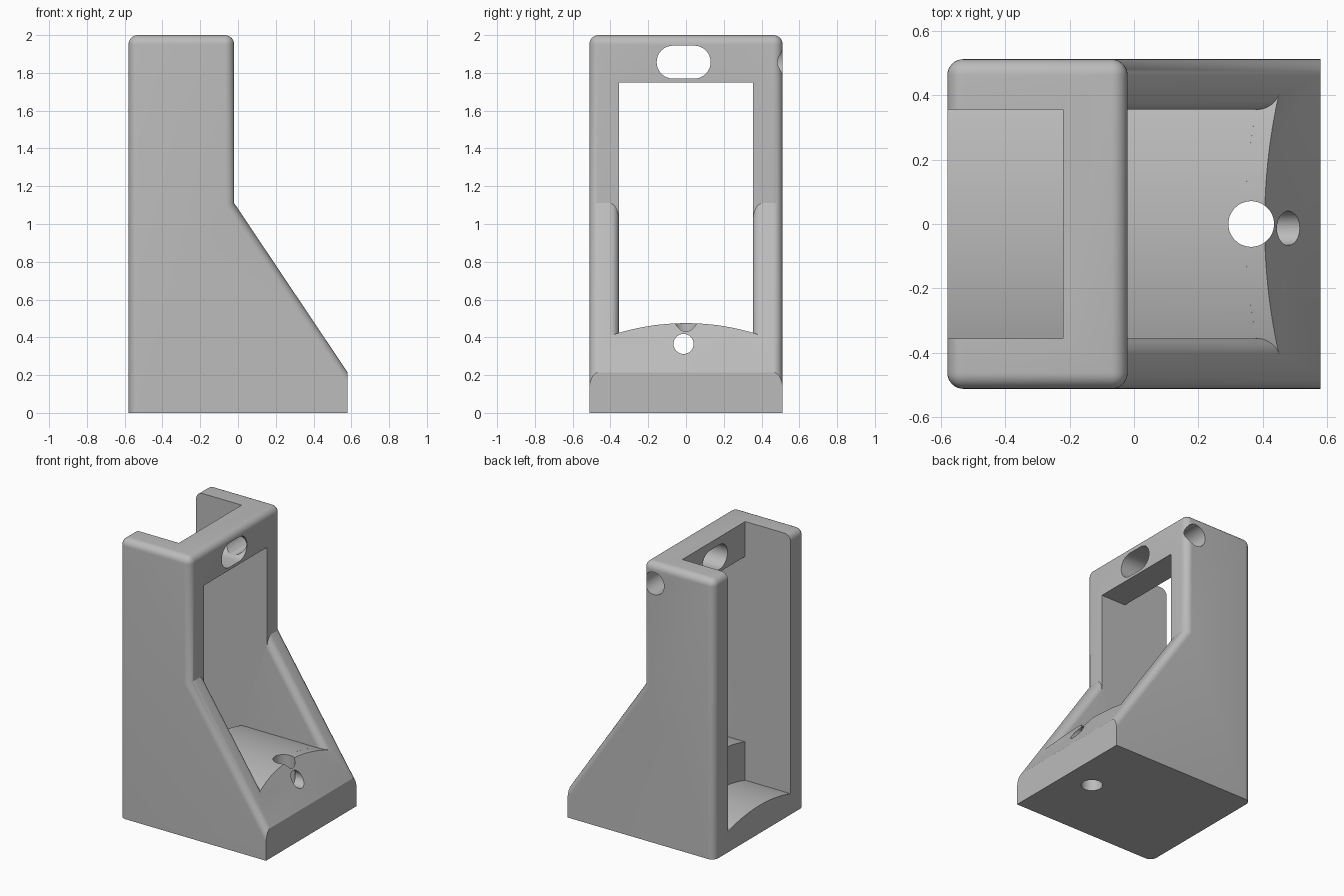
import bpy, bmesh, math
from mathutils import Matrix, Vector

cube = bpy.data.objects.get("Cube")
if cube:
    bpy.data.objects.remove(cube, do_unlink=True)

HALF_X, HALF_Y, FRONT_X, LEDGE_X = 0.58, 0.512, -0.02, -0.22
HEIGHT, KNEE_Z, TOE_Z = 2.0, 1.11, 0.215
INNER_Y, FILLET = 0.355, 0.05
SLOPE = (TOE_Z - KNEE_Z) / (HALF_X - FRONT_X)

grey = bpy.data.materials.new("light_grey")
grey.use_nodes = True
colour = (0.5, 0.5, 0.5, 1)
grey.diffuse_color = colour
grey.node_tree.nodes["Principled BSDF"].inputs["Base Color"].default_value = colour


def finish(name, bm):
    bmesh.ops.recalc_face_normals(bm, faces=bm.faces)
    mesh = bpy.data.meshes.new(name)
    bm.to_mesh(mesh)
    bm.free()
    obj = bpy.data.objects.new(name, mesh)
    bpy.context.collection.objects.link(obj)
    mesh.materials.append(grey)
    return obj


def extrude(points, offset):
    """Closed prism from a planar outline and an offset vector."""
    bm = bmesh.new()
    face = bm.faces.new([bm.verts.new(p) for p in points])
    new = bmesh.ops.extrude_face_region(bm, geom=[face], use_keep_orig=True)["geom"]
    bmesh.ops.translate(bm, vec=offset,
                        verts=[v for v in new if isinstance(v, bmesh.types.BMVert)])
    return bm


def along_x(name, outline, x0, x1, rise=0):
    """Prism of a (y, z) outline, sheared upward by rise per unit of x."""
    points = [(x0, y, z) for y, z in outline]
    return finish(name, extrude(points, Vector((x1 - x0, 0, rise * (x1 - x0)))))


def cylinder(name, radius, start, end):
    start, end = Vector(start), Vector(end)
    axis = end - start
    turn = axis.to_track_quat('Z', 'Y').to_matrix().to_4x4()
    bm = bmesh.new()
    bmesh.ops.create_cone(bm, cap_ends=True, segments=48, radius1=radius, radius2=radius,
                          depth=axis.length, matrix=Matrix.Translation((start + end) / 2) @ turn)
    return finish(name, bm)


def cut(target, cutter):
    cutter.hide_render = True
    mod = target.modifiers.new("cut", 'BOOLEAN')
    mod.operation, mod.solver, mod.object = 'DIFFERENCE', 'EXACT', cutter
    bpy.context.view_layer.objects.active = target
    bpy.ops.object.modifier_apply(modifier=mod.name)
    bpy.data.objects.remove(cutter, do_unlink=True)


def crown(peak, half_width, steps=32, radius=1.26):
    """Gently domed floor line from -y to +y."""
    ys = [half_width * (2 * i / steps - 1) for i in range(steps + 1)]
    return [(y, peak - radius + math.sqrt(radius ** 2 - y * y)) for y in ys]


# Outer body: side profile with rounded outer edges
side = [(-HALF_X, 0), (HALF_X, 0), (HALF_X, TOE_Z), (FRONT_X, KNEE_Z),
        (FRONT_X, HEIGHT), (-HALF_X, HEIGHT)]
bm = extrude([(x, -HALF_Y, z) for x, z in side], Vector((0, 2 * HALF_Y, 0)))
rounded = []
for edge in bm.edges:
    mid = (edge.verts[0].co + edge.verts[1].co) / 2
    if mid.z > 0.3 and (abs(mid.y) > 0.1 or mid.z > 1.9):
        rounded.append(edge)
bmesh.ops.bevel(bm, geom=rounded, offset=FILLET, offset_type='OFFSET', segments=8,
                profile=0.5, affect='EDGES', clamp_overlap=True)
body = finish("stand_body", bm)

# Rear channel, open at the back and top, with a low domed floor
cut(body, along_x("rear_channel", crown(0.2, INNER_Y) + [(INNER_Y, 2.2), (-INNER_Y, 2.2)],
                  -0.8, LEDGE_X))

# Front window above the raised domed floor
cut(body, along_x("front_window", crown(0.475, INNER_Y) + [(INNER_Y, 1.75), (-INNER_Y, 1.75)],
                  -0.3, 0.8))

# Rounded inner edges of the sloping rails, kept above the domed floor
drop = FILLET * math.hypot(1, SLOPE)
arc = []
for i in range(11):
    a = math.pi / 2 * i / 10
    arc.append((INNER_Y + FILLET * (1 - math.cos(a)), KNEE_Z - drop * (1 - math.sin(a))))
right_half = arc + [(INNER_Y + FILLET, KNEE_Z + 0.1)]
left_half = [(-y, z) for y, z in reversed(right_half)]
flare = along_x("rail_rounding", right_half + left_half, FRONT_X, 0.7, SLOPE)
cut(flare, along_x("floor_block", crown(0.475, 0.6) + [(0.6, -1), (-0.6, -1)], -0.5, 1))
cut(body, flare)

# Cable slot through the top crossbar
slot = []
for centre, start in ((0.043, -math.pi / 2), (-0.068, math.pi / 2)):
    for i in range(17):
        a = start + math.pi * i / 16
        slot.append((centre + 0.0875 * math.cos(a), 1.857 + 0.0875 * math.sin(a)))
cut(body, along_x("crossbar_slot", slot, -0.4, 0.2))

# Round holes: side entry into the slot, vertical drain, lengthwise bore
cut(body, cylinder("side_hole", 0.08, (-0.105, 0.7, 1.857), (-0.105, -0.1, 1.857)))
cut(body, cylinder("floor_hole", 0.071, (0.364, 0, -0.2), (0.364, 0, 0.8)))
cut(body, cylinder("slope_hole", 0.053, (-0.4, -0.013, 0.365), (0.8, -0.013, 0.365)))

# Smooth rounded parts, sharp corners
bpy.ops.object.select_all(action='DESELECT')
body.select_set(True)
bpy.context.view_layer.objects.active = body
bpy.ops.object.shade_smooth_by_angle(angle=math.radians(30))
